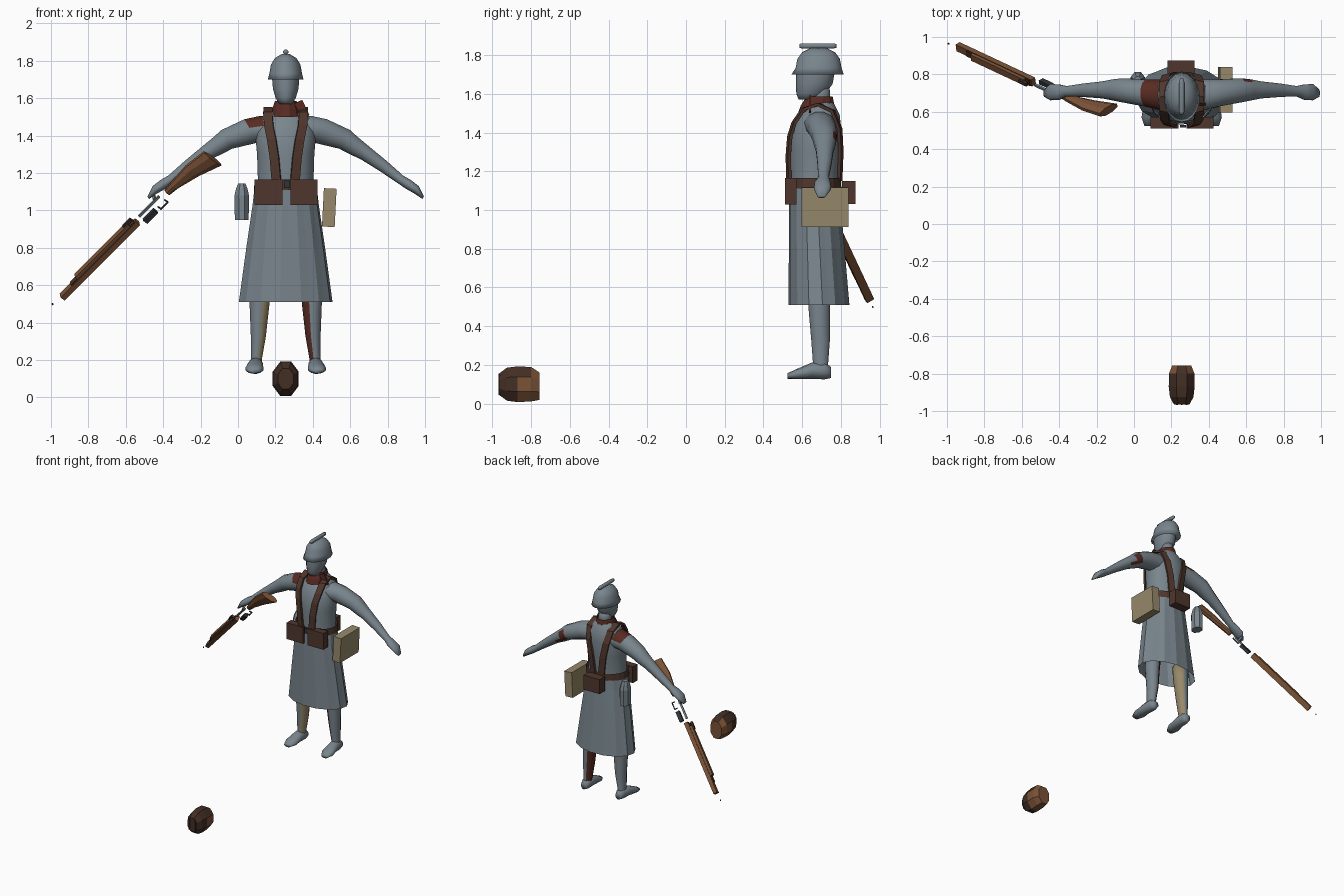
import bpy, bmesh, math
from mathutils import Vector, Matrix

cube = bpy.data.objects.get("Cube")
if cube:
    bpy.data.objects.remove(cube, do_unlink=True)

X, Y, Z = Vector((1, 0, 0)), Vector((0, 1, 0)), Vector((0, 0, 1))
CX = 0.255  # centre line of the figure


def material(name, r, g, b):
    m = bpy.data.materials.new(name)
    m.use_nodes = True
    m.diffuse_color = (r, g, b, 1)
    m.node_tree.nodes["Principled BSDF"].inputs["Base Color"].default_value = (r, g, b, 1)
    return m


GREY = material("cloth grey", 0.19, 0.235, 0.265)
TAN = material("canvas tan", 0.31, 0.25, 0.145)
LEATHER = material("leather brown", 0.08, 0.037, 0.026)
RED = material("red brown", 0.095, 0.024, 0.016)
WOOD = material("wood brown", 0.2, 0.085, 0.038)
DARK = material("dark brown", 0.055, 0.028, 0.018)
METAL = material("gun metal", 0.03, 0.033, 0.04)


def finish(name, bm, mats, smooth=False, rule=None):
    """Turn a bmesh into an object; rule(centre, normal) gives the second colour."""
    bmesh.ops.recalc_face_normals(bm, faces=bm.faces)
    for f in bm.faces:
        f.smooth = smooth
        if rule and rule(f.calc_center_median(), f.normal):
            f.material_index = 1
    me = bpy.data.meshes.new(name)
    bm.to_mesh(me)
    bm.free()
    for m in mats:
        me.materials.append(m)
    ob = bpy.data.objects.new(name, me)
    bpy.context.collection.objects.link(ob)
    return ob


def loft(name, secs, mats, u=X, v=Y, n=14, caps=True, smooth=True, rule=None, pleat=0):
    """Skin elliptical rings (centre, radius along u, radius along v)."""
    bm = bmesh.new()
    rings = []
    for c, ru, rv in secs:
        ring = []
        for i in range(n):
            a = 2 * math.pi * (i + 0.5) / n
            k = 1 - pleat * (i % 2)
            ring.append(bm.verts.new(Vector(c) + u * ru * k * math.cos(a) + v * rv * k * math.sin(a)))
        rings.append(ring)
    for p, q in zip(rings, rings[1:]):
        for i in range(n):
            j = (i + 1) % n
            bm.faces.new((p[i], p[j], q[j], q[i]))
    if caps:
        bm.faces.new(rings[0])
        bm.faces.new(rings[-1])
    return finish(name, bm, mats, smooth, rule)


def column(name, rows, mats, **kw):
    """Upright loft on the centre line from rows of z, x radius, y centre, y radius."""
    return loft(name, [((CX, yc, z), rx, ry) for z, rx, yc, ry in rows], mats, **kw)


def block(name, c, size, mat, frame=Matrix(), tilt=0):
    bm = bmesh.new()
    m = frame @ Matrix.Translation(c) @ Matrix.Rotation(tilt, 4, 'Y') @ Matrix.Diagonal((*size, 1))
    bmesh.ops.create_cube(bm, size=1, matrix=m)
    return finish(name, bm, [mat])


# Torso, neck, head
column("torso", [(1.05, .165, .665, .125), (1.15, .15, .665, .127), (1.3, .155, .667, .132),
                 (1.41, .165, .675, .13), (1.49, .145, .69, .105), (1.54, .08, .7, .07),
                 (1.57, .05, .7, .05)], [GREY], n=20)
column("neck", [(1.52, .05, .7, .05), (1.65, .045, .69, .05)], [GREY])
column("head", [(1.57, .035, .632, .05), (1.6, .055, .645, .075), (1.65, .07, .662, .095),
                (1.71, .075, .668, .1), (1.78, .07, .67, .095)], [GREY])
column("collar", [(1.5, .085, .675, .1), (1.54, .075, .68, .09), (1.585, .06, .69, .07)],
       [RED], n=12, caps=False, smooth=False)
block("collar_flap", (.34, .64, 1.54), (.05, .012, .09), RED, tilt=-0.45)

# Helmet with flared rim and crest
column("helmet", [(1.7, .097, .68, .135), (1.735, .088, .685, .118), (1.78, .08, .685, .11),
                  (1.815, .058, .685, .085), (1.837, .02, .685, .04)], [GREY], n=18)
loft("helmet_crest", [((CX, y, 1.847), r, r) for y, r in
                      ((.585, .01), (.6, .015), (.76, .015), (.777, .01))], [GREY], u=X, v=Z, n=8)

# Arms, mirrored about the centre line
ARM = [(.3, .69, 1.43, .08, .085), (.35, .69, 1.435, .085, .085), (.44, .7, 1.425, .075, .075),
       (.57, .715, 1.38, .06, .066), (.62, .717, 1.345, .052, .058), (.676, .717, 1.31, .043, .047),
       (.78, .715, 1.235, .034, .037), (.87, .71, 1.165, .026, .028), (.91, .705, 1.14, .028, .042),
       (.955, .705, 1.11, .024, .045), (.99, .7, 1.068, .008, .02)]
for side, s in (("left", 1), ("right", -1)):
    if s > 0:
        patch = lambda c, n: .57 < c.x < .64 and n.y > .6
    else:
        patch = lambda c, n: .07 < c.x < .16 and n.z > .1
    slope = Vector((.5 * s, 0, .86))
    loft(side + "_arm", [((CX + s * (x - CX), y, z), r, w) for x, y, z, r, w in ARM],
         [GREY, RED], u=slope, v=Y, n=12, rule=patch)

# Pleated skirt, open below
column("skirt", [(1.12, .168, .662, .13), (1.03, .178, .665, .135), (.8, .212, .675, .145),
                 (.51, .252, .687, .158)], [GREY], n=28, caps=False, smooth=False, pleat=.03)

# Legs and shoes
for side, s in (("left", 1), ("right", -1)):
    at = lambda d: CX + s * d
    inner = lambda c, n, s=s: n.x * s < -.1 and c.z < .6
    loft(side + "_leg", [((at(d), y, z), rx, ry) for d, y, z, rx, ry in
                         ((.135, .69, .62, .06, .065), (.14, .688, .5, .055, .058),
                          (.146, .695, .33, .042, .05), (.157, .695, .2, .03, .04),
                          (.158, .7, .145, .033, .042))],
         [GREY, RED if s > 0 else TAN], n=12, rule=inner)
    loft(side + "_shoe", [((at(d), y, z), rx, rz) for d, y, z, rx, rz in
                          ((.158, .75, .16, .025, .028), (.158, .715, .17, .038, .045),
                           (.162, .65, .17, .042, .042), (.167, .57, .152, .05, .026),
                           (.17, .523, .142, .03, .014))], [GREY], u=X, v=Z, n=10)

# Belt, buckle and pouches
column("belt", [(1.11, .172, .664, .138), (1.165, .168, .664, .138)], [LEATHER],
       n=20, caps=False, smooth=False)
block("buckle", (CX + .007, .522, 1.14), (.03, .012, .04), METAL)
block("front_pouch_right", (.163, .541, 1.097), (.15, .06, .135), LEATHER)
block("front_pouch_left", (.352, .541, 1.097), (.145, .06, .135), LEATHER)
block("back_pouch", (.252, .84, 1.09), (.145, .07, .12), LEATHER)

# Shoulder straps running from the front of the belt to its back
STRAP = [(.05, .525, 1.16), (.06, .522, 1.28), (.075, .53, 1.38), (.09, .552, 1.45), (.095, .6, 1.52),
         (.095, .69, 1.545), (.095, .765, 1.51), (.08, .80, 1.42), (.055, .806, 1.3), (.035, .80, 1.15)]
for side, s in (("left", 1), ("right", -1)):
    bm = bmesh.new()
    rows = [[bm.verts.new((CX + s * (d + w), y + max(w, 0) * (.5 if y < .69 else -.5), z))
             for w in (-.024, .024)] for d, y, z in STRAP]
    for p, q in zip(rows, rows[1:]):
        bm.faces.new((p[0], p[1], q[1], q[0]))
    strap = finish(side + "_strap", bm, [LEATHER])
    mod = strap.modifiers.new("thickness", 'SOLIDIFY')
    mod.thickness, mod.offset = .016, 0

# Side bag and water flask
block("side_bag", (.488, .718, 1.015), (.068, .245, .205), TAN, tilt=.05)
loft("flask", [((.02, .765, z), rx, ry) for z, rx, ry in
               ((.95, .04, .05), (1.08, .042, .052), (1.12, .032, .04), (1.145, .02, .025))],
     [GREY], n=8, smooth=False)

# Rifle, laid out in its own frame: s towards the butt, w sideways, d downwards
P0 = Vector((-.545, .755, .945))
A = Vector((.672, -.315, .672)).normalized()
D = Vector((.735, .42, -.53))
D = (D - A * D.dot(A)).normalized()
W = D.cross(A)
RIFLE = Matrix.Translation(P0) @ Matrix((A, W, D)).transposed().to_4x4()
loft("rifle_stock", [(P0 + A * s + D * d, w, h) for s, d, w, h in
                     ((.235, .012, .018, .02), (.29, .012, .021, .026), (.42, .026, .024, .05),
                      (.545, .06, .024, .068))], [WOOD], u=W, v=D, n=8, smooth=False)
block("rifle_fore_stock", (-.3, 0, .01), (.6, .042, .03), WOOD, RIFLE)
block("rifle_seam", (-.26, 0, -.008), (.5, .036, .008), DARK, RIFLE)
block("rifle_hand_guard", (-.25, 0, -.018), (.42, .038, .016), WOOD, RIFLE)
block("rifle_rear_sight", (-.04, 0, -.028), (.06, .02, .016), DARK, RIFLE)
block("rifle_front_sight", (-.665, 0, 0), (.008, .006, .008), METAL, RIFLE)
block("rifle_receiver", (.11, 0, -.005), (.16, .012, .014), GREY, RIFLE)
block("rifle_bolt", (.16, -.02, -.012), (.014, .04, .014), GREY, RIFLE)
block("rifle_magazine", (.07, 0, .04), (.085, .024, .03), METAL, RIFLE)
block("trigger_guard", (.165, 0, .055), (.06, .01, .006), METAL, RIFLE)
for s in (.138, .192):
    block("trigger_guard_end", (s, 0, .044), (.006, .01, .024), METAL, RIFLE)

# Separate faceted bundle lying in front
loft("bundle", [((CX, y, z), rx, rz) for y, z, rx, rz in
                ((-.965, .1, .045, .06), (-.925, .1, .068, .092), (-.87, .1, .075, .1),
                 (-.8, .1, .074, .096), (-.757, .09, .055, .077))],
     [DARK, WOOD], u=X, v=Z, n=8, smooth=False, rule=lambda c, n: c.y > -.85 and n.z < .6)
for k in (-1, 0, 1):
    block("bundle_fold", (CX + k * .026, -.962, .1), (.01, .012, .11 - .02 * abs(k)), DARK)
